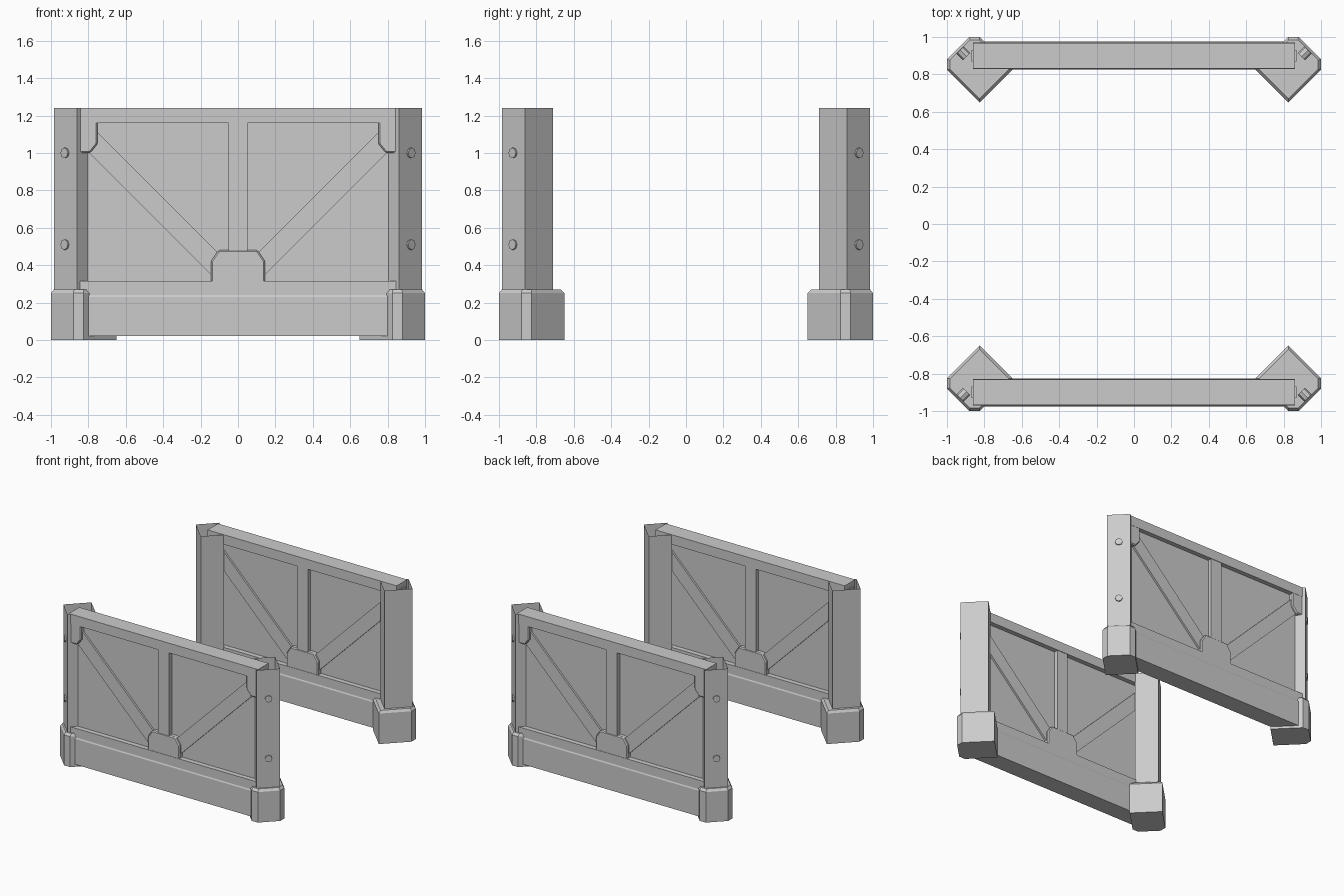
import bpy, bmesh
from mathutils import Matrix, Vector

cube = bpy.data.objects.get("Cube")
if cube:
    bpy.data.objects.remove(cube, do_unlink=True)

GREY = (0.6, 0.6, 0.6, 1)
grey = bpy.data.materials.new("plain_grey")
grey.use_nodes = True
grey.diffuse_color = GREY
grey.node_tree.nodes["Principled BSDF"].inputs["Base Color"].default_value = GREY

WALL_Y = -0.9    # centre plane of the front wall


def finish(name, bm, mirror_x, bevel=0):
    """Turn a bmesh into an object repeated on the opposite wall (and side)."""
    bmesh.ops.recalc_face_normals(bm, faces=bm.faces)
    mesh = bpy.data.meshes.new(name)
    bm.to_mesh(mesh)
    bm.free()
    mesh.materials.append(grey)
    obj = bpy.data.objects.new(name, mesh)
    bpy.context.collection.objects.link(obj)
    if bevel:
        mod = obj.modifiers.new("edge_bevel", "BEVEL")
        mod.width, mod.segments = bevel, 1
    mod = obj.modifiers.new("mirror", "MIRROR")
    mod.use_axis = (mirror_x, True, False)
    mod.use_mirror_merge = False
    return obj


def loft(bm, rings, cap_start=True, cap_end=True):
    """Skin a series of rings that all have the same number of points."""
    loops = [[bm.verts.new(p) for p in ring] for ring in rings]
    for a, b in zip(loops, loops[1:]):
        for i in range(len(a)):
            j = (i + 1) % len(a)
            bm.faces.new((a[i], a[j], b[j], b[i]))
    if cap_start:
        bm.faces.new(loops[0])
    if cap_end:
        bm.faces.new(loops[-1])


def plate(name, outline, half, mirror_x=False, bevel=0):
    """Extrude an x-z outline through the wall, equally to both faces."""
    bm = bmesh.new()
    loft(bm, [[(x, WALL_Y + s * half, z) for x, z in outline] for s in (-1, 1)])
    return finish(name, bm, mirror_x, bevel)


def board(name, half_x, z0, z1, half):
    return plate(name, [(-half_x, z0), (half_x, z0), (half_x, z1), (-half_x, z1)], half)


# Wall panel and its frame
board("wall_panel", 0.87, 0.2, 1.2, 0.03)
board("top_rail", 0.86, 1.16, 1.24, 0.068)
board("bottom_rail", 0.86, 0.2, 0.315, 0.07)
board("centre_stile", 0.05, 0.3, 1.2, 0.064)
plate("diagonal_brace", [(0.03, 0.39), (0.1, 0.305), (0.84, 1.045), (0.78, 1.14)],
      0.046, mirror_x=True)

# Gusset plates at the brace ends
half_gusset = [(0.145, 0.25), (0.145, 0.42), (0.105, 0.48)]
plate("lower_gusset", half_gusset + [(-x, z) for x, z in reversed(half_gusset)],
      0.067, bevel=0.008)
plate("upper_gusset", [(0.75, 1.2), (0.75, 1.05), (0.79, 1.0), (0.86, 1.0), (0.86, 1.2)],
      0.066, mirror_x=True, bevel=0.008)

# Plinth with a chamfered upper edge
bm = bmesh.new()
loft(bm, [[(sx * 0.84, WALL_Y + sy * d, z)
           for sx, sy in ((-1, -1), (1, -1), (1, 1), (-1, 1))]
          for d, z in ((0.075, 0.02), (0.075, 0.23), (0.07, 0.24))])
finish("plinth", bm, False)

# Post foot: diagonal block with clipped corners and a sloping shoulder
foot = [(0.825, -1), (0.88, -1), (1, -0.88), (1, -0.825), (0.825, -0.65), (0.65, -0.825)]
cx, cy = 0.845, -0.845
bm = bmesh.new()
loft(bm, [[(cx + (x - cx) * s, cy + (y - cy) * s, z) for x, y in foot]
          for s, z in ((1, 0), (1, 0.25), (0.9, 0.27))])
finish("post_foot", bm, True)

# Post shaft: open-topped box turned to face the corner
shaft = [(0.86, -0.985), (0.985, -0.86), (0.835, -0.71), (0.71, -0.835)]
bm = bmesh.new()
loft(bm, [[(x, y, z) for x, y in shaft] for z in (0.26, 1.24)], cap_end=False)
finish("post_shaft", bm, True)

# Bolts through the outer face of each post
bm = bmesh.new()
outward = Vector((1, -1, 0)).normalized()
turn = outward.to_track_quat("Z", "Y").to_matrix().to_4x4()
for z in (0.51, 1.0):
    place = Matrix.Translation(Vector((0.9225, -0.9225, z)) - outward * 0.015)
    bmesh.ops.create_cone(bm, cap_ends=True, segments=8, radius1=0.028, radius2=0.028,
                          depth=0.05, matrix=place @ turn)
finish("post_bolts", bm, True)
